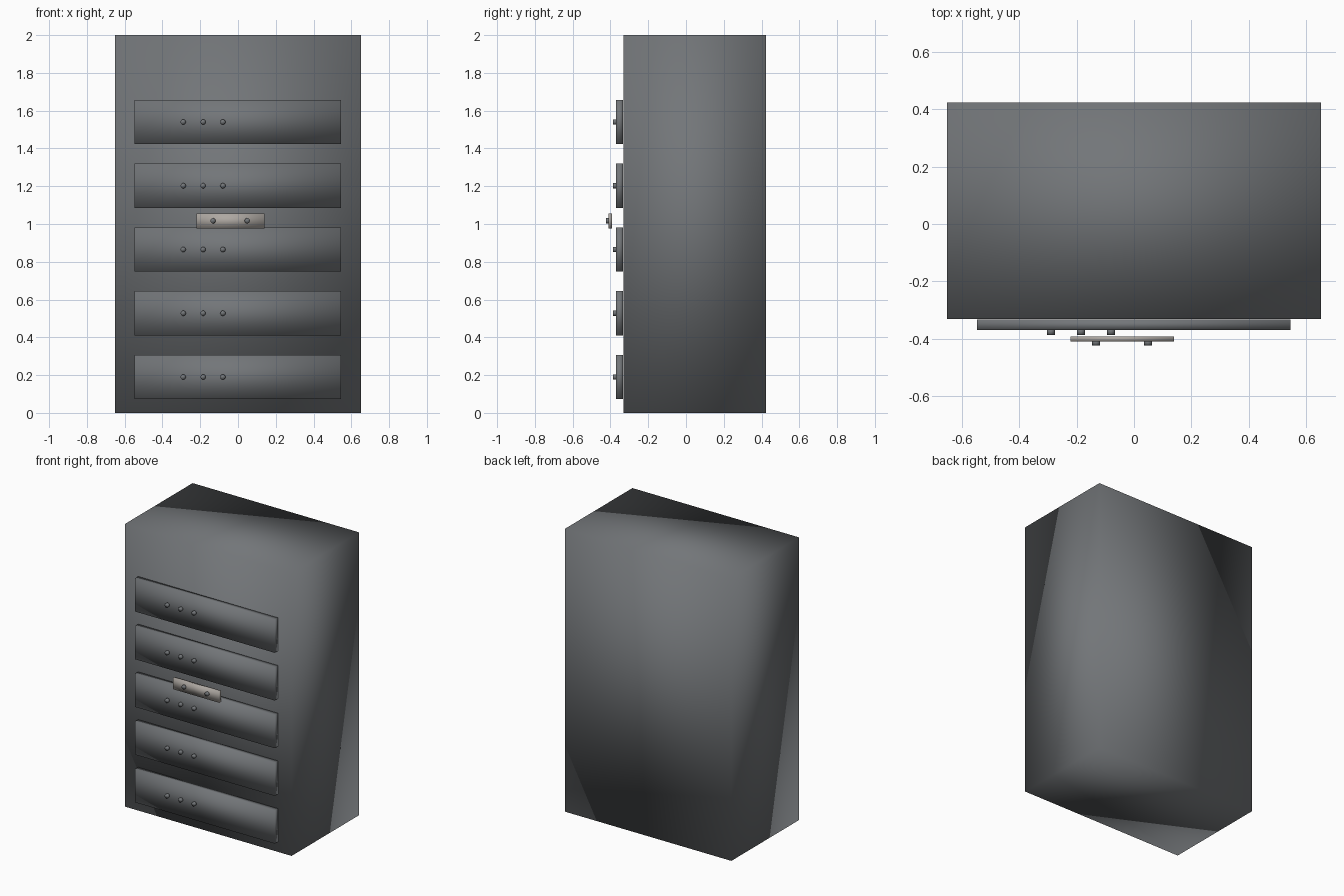
import bpy
import bmesh
from mathutils import Matrix, Vector

if "Cube" in bpy.data.objects:
    bpy.data.objects.remove(bpy.data.objects["Cube"], do_unlink=True)


def make_material(name, rgb):
    mat = bpy.data.materials.new(name)
    mat.use_nodes = True
    mat.diffuse_color = (*rgb, 1)
    mat.node_tree.nodes["Principled BSDF"].inputs["Base Color"].default_value = (*rgb, 1)
    return mat


steel = make_material("dark grey steel", (0.17, 0.18, 0.19))
pale = make_material("pale warm metal", (0.42, 0.39, 0.36))


def finish(name, bm, mat):
    """Turn a bmesh into a fully smooth-shaded object."""
    for face in bm.faces:
        face.smooth = True
    mesh = bpy.data.meshes.new(name)
    bm.to_mesh(mesh)
    bm.free()
    mesh.materials.append(mat)
    obj = bpy.data.objects.new(name, mesh)
    bpy.context.collection.objects.link(obj)
    return obj


def box(name, low, high, mat):
    low, high = Vector(low), Vector(high)
    bm = bmesh.new()
    bmesh.ops.create_cube(bm, size=1, matrix=Matrix.Translation((low + high) / 2)
                          @ Matrix.Diagonal((*(high - low), 1)))
    return finish(name, bm, mat)


def stud(name, x, z, front, back, mat):
    """Short round peg pointing to the front."""
    bm = bmesh.new()
    bmesh.ops.create_cone(
        bm, cap_ends=True, segments=16, radius1=0.014, radius2=0.014, depth=back - front,
        matrix=Matrix.Translation((x, (front + back) / 2, z)) @ Matrix.Rotation(1.5708, 4, "X"))
    return finish(name, bm, mat)


# Cabinet body
box("cabinet_body", (-0.652, -0.332, 0), (0.652, 0.424, 2), steel)

# Five drawer fronts, each with three studs left of centre
for i in range(5):
    z = 0.19 + i * 0.3375
    box(f"drawer_front_{i + 1}", (-0.548, -0.37, z - 0.117), (0.546, -0.333, z + 0.117), steel)
    for j in range(3):
        stud(f"drawer_stud_{i + 1}_{j + 1}", -0.29 + j * 0.105, z, -0.387, -0.365, steel)

# Label plate with two fixing studs
box("label_plate", (-0.221, -0.41, 0.976), (0.14, -0.392, 1.056), pale)
for side, x in (("right", -0.132), ("left", 0.049)):
    stud(f"plate_stud_{side}", x, 1.017, -0.423, -0.405, steel)
